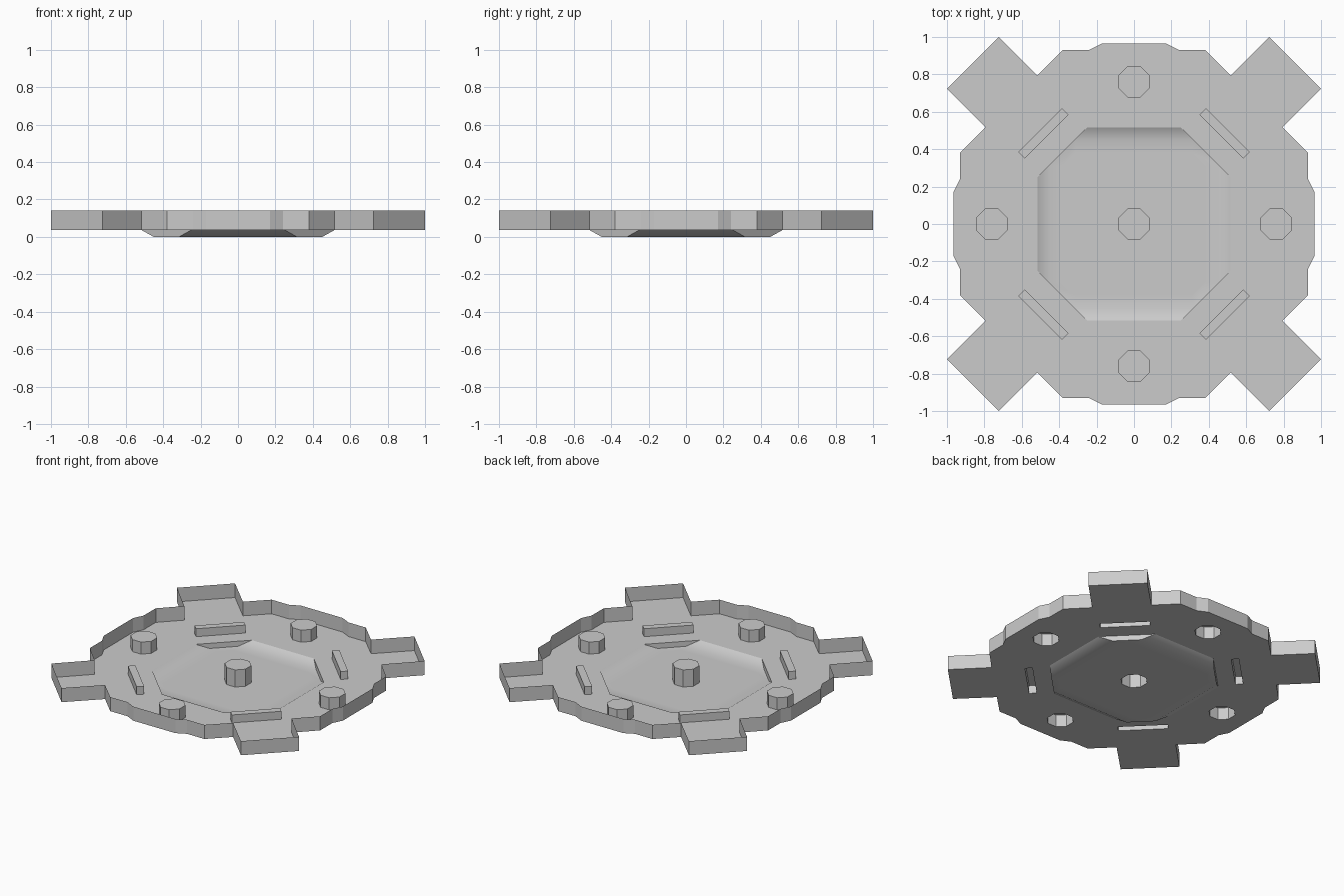
import bpy, bmesh, math
from mathutils import Vector, Matrix

if "Cube" in bpy.data.objects:
    bpy.data.objects.remove(bpy.data.objects["Cube"])

grey = bpy.data.materials.new("plain_grey")
grey.use_nodes = True
grey.diffuse_color = (0.6, 0.6, 0.6, 1)
grey.node_tree.nodes["Principled BSDF"].inputs["Base Color"].default_value = (0.6, 0.6, 0.6, 1)

DECK, RIM, PEG, BAR = 0.037, 0.14, 0.125, 0.095


def ring(bm, pts, z):
    return [bm.verts.new((x, y, z)) for x, y in pts]


def wall(bm, low, high):
    n = len(low)
    for i in range(n):
        j = (i + 1) % n
        bm.faces.new((low[i], low[j], high[j], high[i]))


def fill(bm, *rings):
    # flat sheet bounded by the first ring, with the others as holes
    edges = []
    for r in rings:
        for i in range(len(r)):
            pair = (r[i], r[(i + 1) % len(r)])
            edges.append(bm.edges.get(pair) or bm.edges.new(pair))
    out = bmesh.ops.triangle_fill(bm, use_beauty=True, edges=edges, normal=(0, 0, 1))
    for f in out["geom"]:
        if isinstance(f, bmesh.types.BMFace):
            f.normal_update()
            if f.normal.z < 0:
                f.normal_flip()


def finish(bm, name, smooth=False):
    mesh = bpy.data.meshes.new(name)
    bm.to_mesh(mesh)
    bm.free()
    mesh.materials.append(grey)
    obj = bpy.data.objects.new(name, mesh)
    bpy.context.collection.objects.link(obj)
    if smooth:
        bpy.ops.object.select_all(action="DESELECT")
        obj.select_set(True)
        bpy.context.view_layer.objects.active = obj
        bpy.ops.object.shade_smooth_by_angle(angle=math.radians(30))


def around(quarter):
    # repeat a quarter outline four times, counter-clockwise
    pts = []
    for a, b in ((1, 0), (0, 1), (-1, 0), (0, -1)):
        pts += [(a * x - b * y, b * x + a * y) for x, y in quarter]
    return pts


def octagon(cx, cy, half=0.083):
    r = half / math.cos(math.pi / 8)
    return [(cx + r * math.cos(math.pi * (i + 0.5) / 4),
             cy + r * math.sin(math.pi * (i + 0.5) / 4)) for i in range(8)]


def slot(angle):
    # long narrow rectangle set across a diagonal
    rot = Matrix.Rotation(angle, 2)
    out = [(0.66, -0.166), (0.71, -0.166), (0.71, 0.166), (0.66, 0.166)]
    return [tuple(rot @ Vector(p)) for p in out]


half_outline = [(0.965, 0.17), (0.93, 0.24), (0.93, 0.38), (0.795, 0.517), (1.0, 0.724)]
outline = around(half_outline + [(y, x) for x, y in reversed(half_outline)])
basin_top = around([(0.517, 0.25), (0.25, 0.517)])
basin_low = around([(0.45, 0.315), (0.315, 0.45)])
basin_in = around([(0.38, 0.31), (0.31, 0.38)])
peg_spots = {"right": (-0.76, 0), "left": (0.76, 0), "front": (0, -0.76), "back": (0, 0.76)}
pegs = {k: octagon(*c) for k, c in peg_spots.items()}
corners = ("back_left", "back_right", "front_right", "front_left")
slots = {k: slot(math.pi * (0.25 + 0.5 * i)) for i, k in enumerate(corners)}

# deck sheet with openings
bm = bmesh.new()
fill(bm, *[ring(bm, p, DECK) for p in
           [outline, basin_top, *pegs.values(), *slots.values()]])
finish(bm, "deck")

# outer rim
bm = bmesh.new()
wall(bm, ring(bm, outline, DECK), ring(bm, outline, RIM))
finish(bm, "outer_rim")

# sunken basin
bm = bmesh.new()
top, low, inner = ring(bm, basin_top, DECK), ring(bm, basin_low, 0), ring(bm, basin_in, 0)
wall(bm, top, low)
wall(bm, low, inner)
fill(bm, inner, ring(bm, octagon(0, 0), 0))
finish(bm, "basin", True)


# hollow pegs and bars
def cap(name, pts, z0, z1):
    bm = bmesh.new()
    up = ring(bm, pts, z1)
    wall(bm, ring(bm, pts, z0), up)
    bm.faces.new(up)
    finish(bm, name)


cap("centre_peg", octagon(0, 0), 0, PEG)
for side, pts in pegs.items():
    cap(side + "_peg", pts, DECK, PEG)
for side, pts in slots.items():
    cap(side + "_bar", pts, DECK, BAR)
